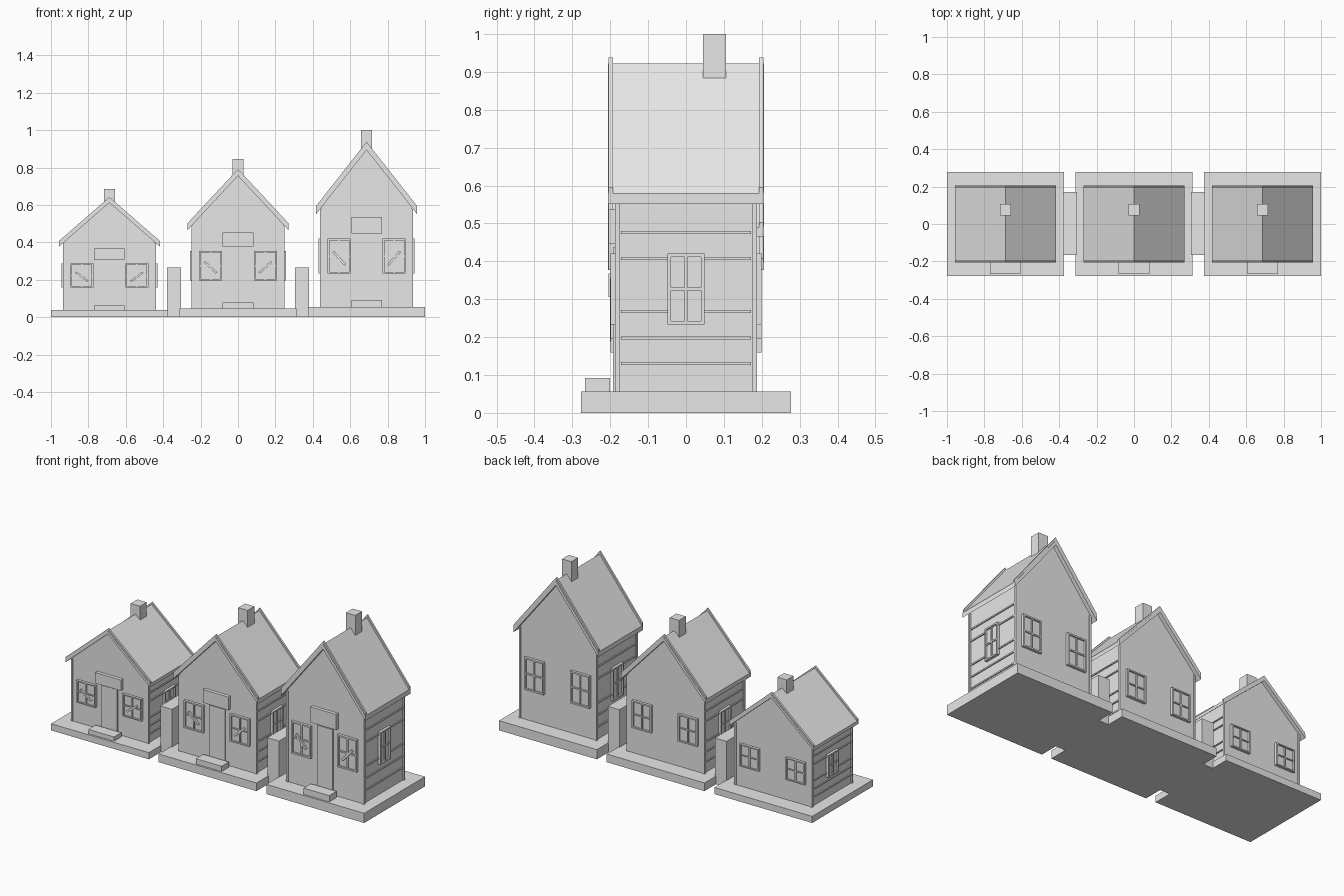
import bpy, bmesh, math
from mathutils import Matrix, Vector

cube = bpy.data.objects.get("Cube")
if cube:
    bpy.data.objects.remove(cube, do_unlink=True)

grey = bpy.data.materials.new("light_grey")
grey.use_nodes = True
grey.diffuse_color = (0.8, 0.8, 0.8, 1)
grey.node_tree.nodes["Principled BSDF"].inputs["Base Color"].default_value = (0.8, 0.8, 0.8, 1)


def finish(name, bm, matrix):
    bm.transform(matrix)
    bmesh.ops.recalc_face_normals(bm, faces=bm.faces)
    mesh = bpy.data.meshes.new(name)
    bm.to_mesh(mesh)
    bm.free()
    mesh.materials.append(grey)
    obj = bpy.data.objects.new(name, mesh)
    bpy.context.collection.objects.link(obj)
    return obj


def add_box(bm, x0, x1, y0, y1, z0, z1, spin=0):
    """Box between limits, optionally turned about its own y axis."""
    centre = Vector(((x0 + x1) / 2, (y0 + y1) / 2, (z0 + z1) / 2))
    m = (Matrix.Translation(centre) @ Matrix.Rotation(spin, 4, 'Y')
         @ Matrix.Diagonal((x1 - x0, y1 - y0, z1 - z0, 1)))
    bmesh.ops.create_cube(bm, size=1, matrix=m)


def boxes(name, matrix, *limits):
    bm = bmesh.new()
    for lim in limits:
        add_box(bm, *lim)
    return finish(name, bm, matrix)


def prism(name, matrix, outline, y0, y1):
    """Extrude an x-z outline along y."""
    bm = bmesh.new()
    face = bm.faces.new([bm.verts.new((x, y0, z)) for x, z in outline])
    out = bmesh.ops.extrude_face_region(bm, geom=[face])
    verts = [v for v in out["geom"] if isinstance(v, bmesh.types.BMVert)]
    bmesh.ops.translate(bm, verts=verts, vec=(0, y1 - y0, 0))
    return finish(name, bm, matrix)


HALF, EAVE, RIDGE = 0.27, 0.579, 0.922
SLOPE = (RIDGE - EAVE) / HALF


def gable(top, bottom):
    """Upside-down V band, given its ridge heights."""
    drop = SLOPE * HALF
    return [(-HALF, top - drop), (0, top), (HALF, top - drop),
            (HALF, bottom - drop), (0, bottom), (-HALF, bottom - drop)]


def window(name, matrix, turn, u, wall, half_w, slash=0):
    """Framed window with crossed bars on the wall facing the given turn."""
    m = matrix @ Matrix.Rotation(turn, 4, 'Z') @ Matrix.Translation((u, -wall, 0))
    z0, z1, rim, d = 0.233, 0.42, 0.009, -0.015
    zc = (z0 + z1) / 2
    parts = [
        (-half_w, half_w, -0.006, 0.005, z0, z1),
        (-half_w, -half_w + rim, d, 0, z0, z1),
        (half_w - rim, half_w, d, 0, z0, z1),
        (-half_w, half_w, d, 0, z0, z0 + rim),
        (-half_w, half_w, d, 0, z1 - rim, z1),
        (-0.004, 0.004, d + 0.003, 0, z0, z1),
        (-half_w, half_w, d + 0.003, 0, zc - 0.004, zc + 0.004),
    ]
    if slash:
        parts.append((-0.048, 0.048, d - 0.001, 0, 0.309, 0.322, slash * math.radians(48)))
    boxes(name, m, *parts)


def house(label, x, s):
    m = Matrix.Translation((x, 0, 0)) @ Matrix.Diagonal((1, 1, s, 1))
    # Ground slab and gabled body
    boxes(label + "_base", m, (-0.3125, 0.3125, -0.277, 0.277, 0, 0.056))
    w, under = 0.242, RIDGE - 0.028
    wall_top = under - SLOPE * w
    prism(label + "_walls", m, [(-w, 0.05), (w, 0.05), (w, wall_top),
                                (0, under), (-w, wall_top)], -0.184, 0.184)
    # Corner posts
    posts = []
    for sx in (-1, 1):
        for sy in (-1, 1):
            xs, ys = sorted((sx * 0.237, sx * 0.249)), sorted((sy * 0.175, sy * 0.188))
            posts.append((*xs, *ys, 0.05, 0.58))
    boxes(label + "_corner_posts", m, *posts)
    # Siding strips on both sides
    strips = []
    for z in (0.13, 0.198, 0.268, 0.407, 0.476):
        strips.append((-0.248, 0.248, -0.172, 0.172, z - 0.004, z + 0.004))
    boxes(label + "_siding_strips", m, *strips)
    # Roof, raised gable trim and chimney
    prism(label + "_roof", m, gable(RIDGE, under), -0.206, 0.206)
    for side, y in (("front", -0.204), ("back", 0.193)):
        prism(f"{label}_{side}_roof_trim", m, gable(RIDGE + 0.016, RIDGE - 0.01), y, y + 0.011)
    boxes(label + "_chimney", m, (-0.03, 0.03, 0.045, 0.106, 0.87, 1))
    # Door, board above it and step
    boxes(label + "_door", m, (-0.05, 0.05, -0.192, -0.18, 0.05, 0.436))
    boxes(label + "_door_board", m, (-0.082, 0.082, -0.204, -0.18, 0.447, 0.537))
    boxes(label + "_step", m, (-0.082, 0.082, -0.266, -0.2, 0.05, 0.092))
    # Windows: two in front, two behind, one on each side
    for name, sign in (("right", -1), ("left", 1)):
        window(f"{label}_front_{name}_window", m, 0, sign * 0.147, 0.184, 0.0615, -sign)
        window(f"{label}_back_{name}_window", m, math.pi, -sign * 0.147, 0.184, 0.0615)
        window(f"{label}_{name}_side_window", m, sign * math.pi / 2, 0, w, 0.049)


for label, x, s in (("small_house", -0.6875, 0.685),
                    ("middle_house", 0, 0.845),
                    ("tall_house", 0.6875, 1)):
    house(label, x, s)

# Linking blocks between the houses
for name, x in (("right_link_block", -0.342), ("left_link_block", 0.342)):
    boxes(name, Matrix.Identity(4), (x - 0.037, x + 0.037, -0.167, 0.172, 0, 0.265))
